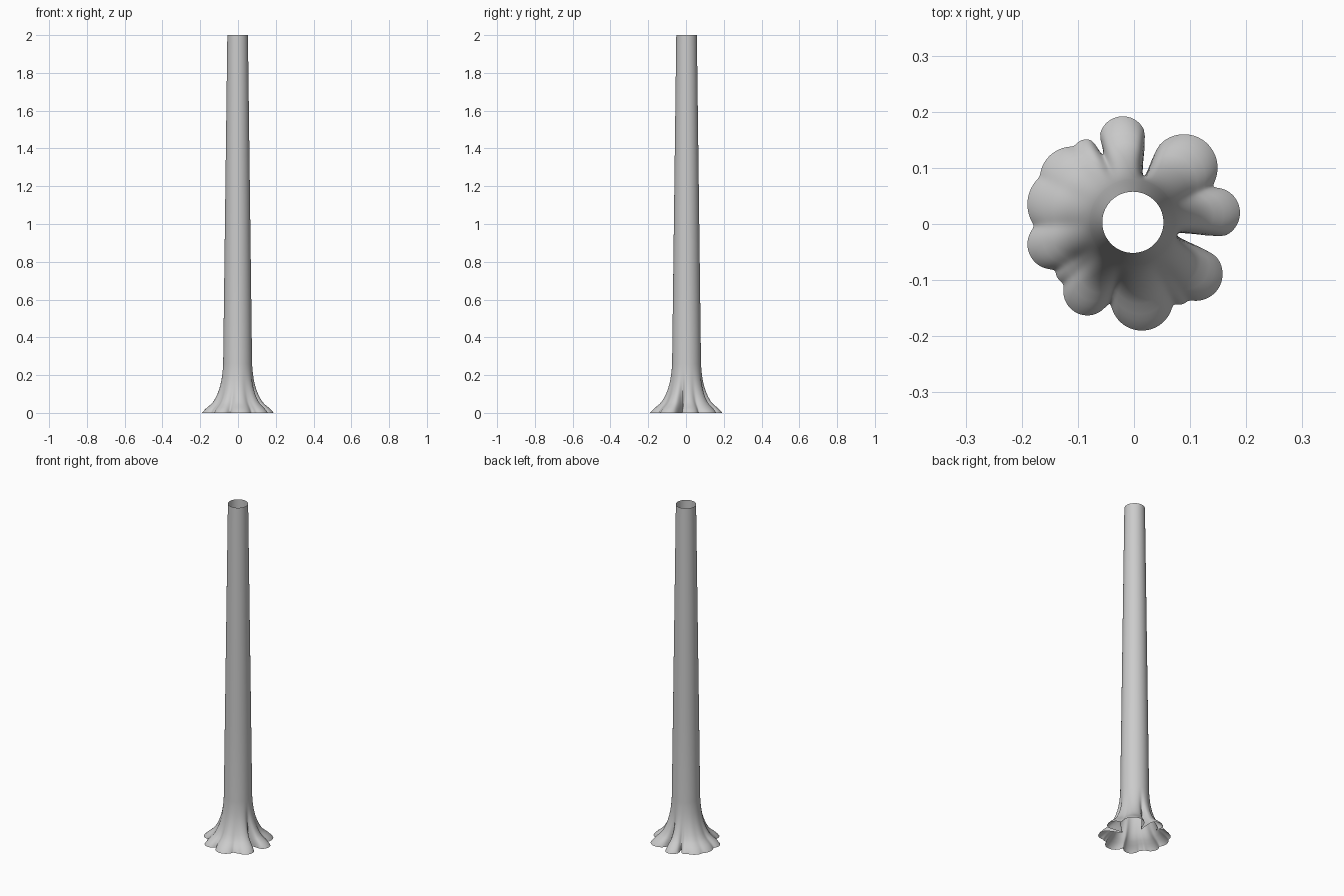
import bpy, bmesh, math

if "Cube" in bpy.data.objects:
    bpy.data.objects.remove(bpy.data.objects["Cube"])

CX, CY = -0.002, 0.003      # trunk axis
SEG = 320

# root lobes on the ground: centre x, centre y, radius
LOBES = [(-0.020, 0.150, 0.042), (0.089, 0.100, 0.060), (0.144, 0.020, 0.045),
         (0.110, -0.089, 0.048), (0.080, -0.123, 0.021), (0.014, -0.134, 0.056),
         (-0.083, -0.120, 0.043), (-0.114, -0.083, 0.026), (-0.145, -0.036, 0.045),
         (-0.125, 0.035, 0.065), (-0.110, 0.080, 0.058), (-0.085, 0.127, 0.024)]

# height and how far the flare still reaches out (1 = full)
FLARE = [(0, 1), (0.008, 0.95), (0.02, 0.85), (0.03, 0.75), (0.045, 0.59), (0.06, 0.47),
         (0.08, 0.365), (0.10, 0.28), (0.125, 0.195), (0.15, 0.13), (0.175, 0.08),
         (0.20, 0.045), (0.23, 0.015), (0.26, 0), (0.7, 0), (1.15, 0), (1.6, 0), (2.0, 0)]


def trunk_radius(z):
    return 0.077 - 0.0225 * max(0, z - 0.22) / 1.78


def ground_radius(a):
    """Outermost hit of a ray from the axis with the root circles."""
    dx, dy = math.cos(a), math.sin(a)
    best = 0.072
    for x, y, r in LOBES:
        x, y = x - CX, y - CY
        along, off = x * dx + y * dy, x * dy - y * dx
        if along > 0 and abs(off) < r:
            best = max(best, along + math.sqrt(r * r - off * off))
    return best


angles = [2 * math.pi * i / SEG for i in range(SEG)]
base = [ground_radius(a) for a in angles]


def soften(vals, n):
    for _ in range(n):
        vals = [(vals[i - 1] + 2 * vals[i] + vals[(i + 1) % SEG]) / 4 for i in range(SEG)]
    return vals


# trunk with flared roots, an open tube of stacked rings
bm = bmesh.new()
rings = []
for z, f in FLARE:
    shape = soften(base, int(2 + 250 * min(z, 0.2)))
    t = trunk_radius(z)
    rings.append([bm.verts.new((CX + (t + (s - 0.077) * f) * math.cos(a),
                                CY + (t + (s - 0.077) * f) * math.sin(a), z))
                  for a, s in zip(angles, shape)])
for lo, hi in zip(rings, rings[1:]):
    for i in range(SEG):
        j = (i + 1) % SEG
        bm.faces.new((lo[i], lo[j], hi[j], hi[i]))
for face in bm.faces:
    face.smooth = True
mesh = bpy.data.meshes.new("tree_trunk")
bm.to_mesh(mesh)
bm.free()
trunk = bpy.data.objects.new("tree_trunk", mesh)
bpy.context.collection.objects.link(trunk)
